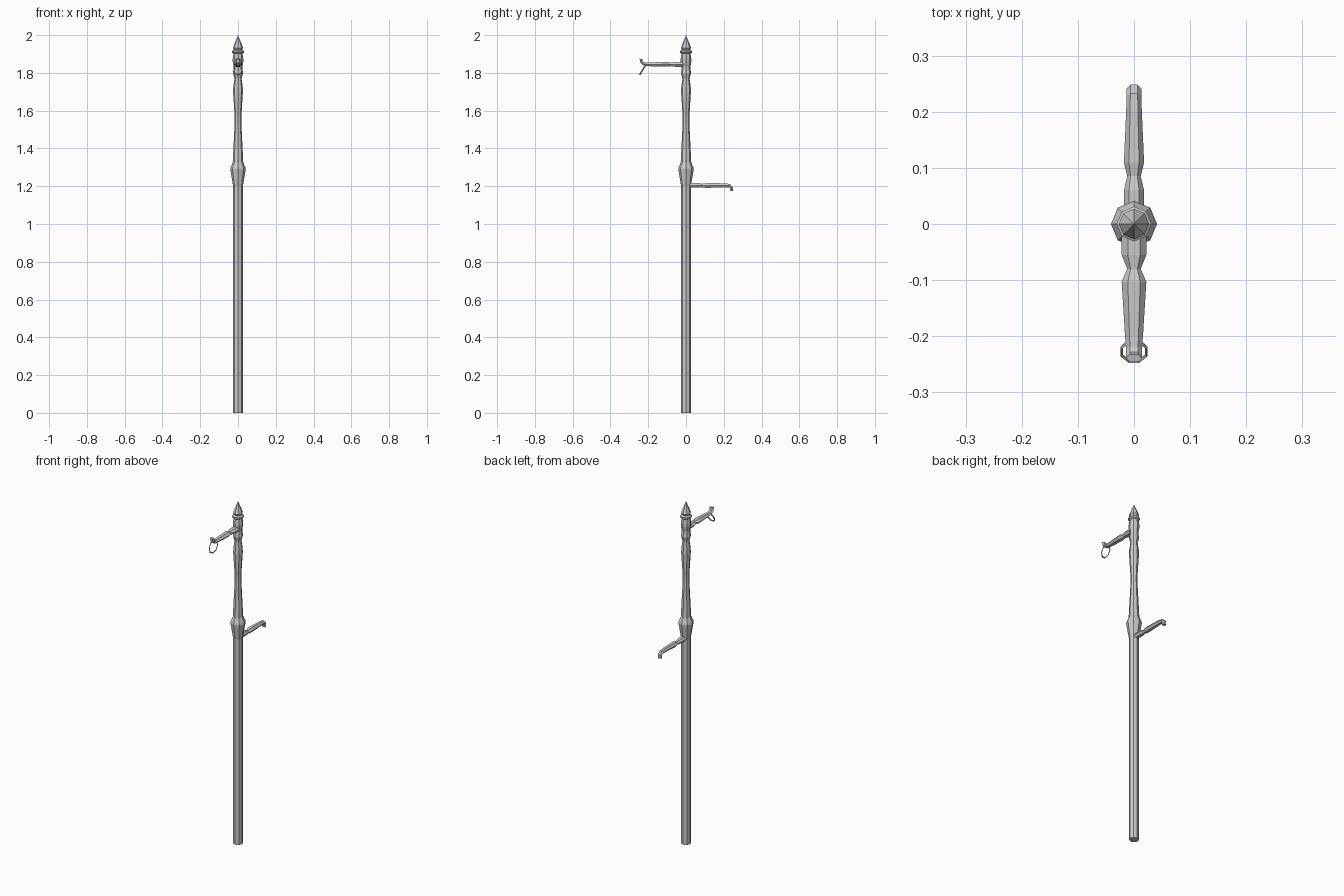
import bpy, bmesh
from math import sin, cos, pi
from mathutils import Vector

if "Cube" in bpy.data.objects:
    bpy.data.objects.remove(bpy.data.objects["Cube"])


def loft(name, rings, closed=False):
    """Skin a list of equal-sized vertex rings into a flat-shaded mesh."""
    bm = bmesh.new()
    vs = [[bm.verts.new(p) for p in r] for r in rings]
    n = len(vs[0])
    pairs = list(zip(vs, vs[1:])) + ([(vs[-1], vs[0])] if closed else [])
    for a, b in pairs:
        for i in range(n):
            j = (i + 1) % n
            bm.faces.new((a[i], a[j], b[j], b[i]))
    if not closed:
        bm.faces.new(vs[0])
        bm.faces.new(vs[-1])
    bmesh.ops.remove_doubles(bm, verts=bm.verts, dist=1e-5)
    bmesh.ops.recalc_face_normals(bm, faces=bm.faces)
    me = bpy.data.meshes.new(name)
    bm.to_mesh(me)
    bm.free()
    ob = bpy.data.objects.new(name, me)
    bpy.context.collection.objects.link(ob)
    return ob


def lathe(name, profile, n=8):
    return loft(name, [[(r * cos(2 * pi * i / n), r * sin(2 * pi * i / n), z)
                        for i in range(n)] for r, z in profile])


def sweep_yz(name, stations, n=6):
    """Stations (y, z, half width, half height) along a path in the yz plane."""
    pts = [Vector((0, s[0], s[1])) for s in stations]
    rings = []
    for k, (y, z, w, h) in enumerate(stations):
        t = (pts[min(k + 1, len(pts) - 1)] - pts[max(k - 1, 0)]).normalized()
        up = Vector((0, -t.z, t.y))
        if t.y < 0:
            up = -up
        rings.append([pts[k] + Vector((w * cos(a), 0, 0)) + up * h * sin(a)
                      for a in (2 * pi * i / n for i in range(n))])
    return loft(name, rings)


# Pole with carved upper half
lathe("pole", [(.026, 0), (.026, 1.2), (.041, 1.29), (.039, 1.3), (.028, 1.325),
               (.018, 1.53), (.018, 1.57), (.026, 1.70), (.025, 1.725), (.019, 1.77),
               (.027, 1.798), (.025, 1.81), (.023, 1.83), (.028, 1.86), (.028, 1.875),
               (.023, 1.905)])

# Collar and pointed finial
lathe("finial", [(.021, 1.90), (.031, 1.907), (.031, 1.916), (.021, 1.922),
                 (.027, 1.933), (.0, 2.0)])

# Upper arm, tip curled upward
sweep_yz("upper_arm", [(-.01, 1.845, .022, .015), (-.055, 1.845, .022, .015),
                       (-.08, 1.845, .012, .011), (-.103, 1.846, .022, .015),
                       (-.20, 1.845, .016, .011), (-.222, 1.847, .014, .010),
                       (-.235, 1.857, .014, .009), (-.239, 1.874, .014, .008)])

# Lower arm, tip curled downward
sweep_yz("lower_arm", [(.01, 1.205, .018, .015), (.06, 1.205, .018, .015),
                       (.085, 1.203, .012, .011), (.11, 1.204, .018, .015),
                       (.20, 1.205, .014, .012), (.23, 1.203, .013, .011),
                       (.241, 1.193, .013, .009), (.241, 1.174, .012, .009)])

# Tilted ring hanging from the upper arm
centre, axis = Vector((0, -.227, 1.82)), Vector((0, .53, .85))
side = Vector((0, -.85, .53))
rings = []
for k in range(8):
    a = 2 * pi * (k + .5) / 8
    out = Vector((cos(a) * .66, 0, 0)) + axis * sin(a)
    rings.append([centre + out * .036 + (out * cos(b) + side * sin(b)) * .004
                  for b in (pi / 2 * j for j in range(4))])
loft("ring", rings, closed=True)
